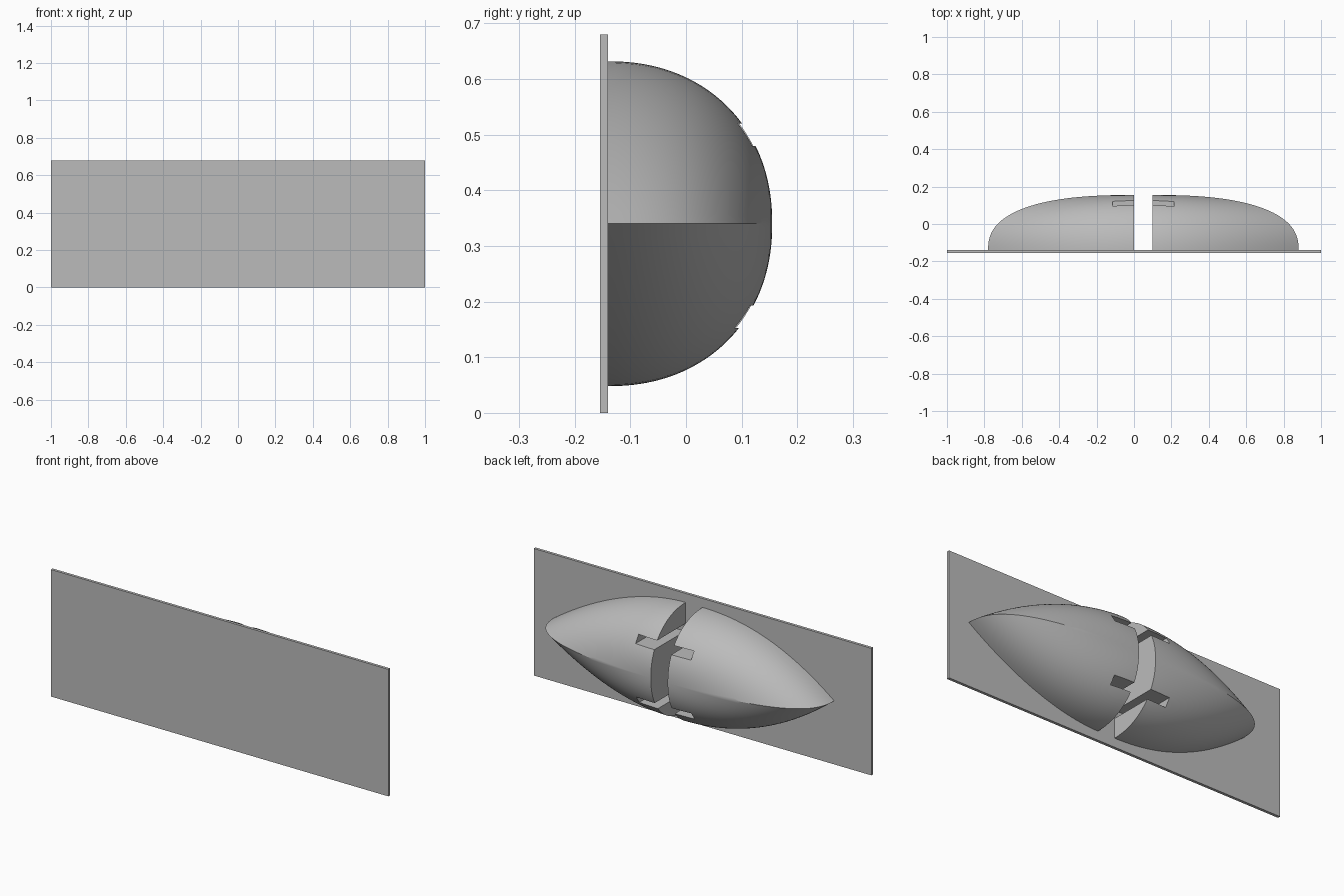
import bpy, bmesh, math

cube = bpy.data.objects.get("Cube")
if cube:
    bpy.data.objects.remove(cube, do_unlink=True)

grey = bpy.data.materials.new("plain_grey")
grey.use_nodes = True
colour = (0.5, 0.5, 0.5, 1)
grey.diffuse_color = colour
grey.node_tree.nodes["Principled BSDF"].inputs["Base Color"].default_value = colour

MID_Z, BACK = 0.34, -0.14          # centre height, rear surface of the plate
RADIUS, DEPTH, LENGTH = 0.292, 0.295, 0.78


def add_object(name, bm):
    bmesh.ops.recalc_face_normals(bm, faces=bm.faces)
    mesh = bpy.data.meshes.new(name)
    bm.to_mesh(mesh)
    bm.free()
    mesh.materials.append(grey)
    obj = bpy.data.objects.new(name, mesh)
    bpy.context.collection.objects.link(obj)
    return obj


def box(name, low, high):
    bm = bmesh.new()
    bmesh.ops.create_cube(bm, size=1)
    for v in bm.verts:
        v.co = [a if c < 0 else b for c, a, b in zip(v.co, low, high)]
    return add_object(name, bm)


def pod_half(name, start, side, bulge):
    """Pointed half shell: lens-shaped layers that shrink away from the plate."""
    levels, steps = 40, 24
    bm = bmesh.new()
    rows = []
    for j in range(levels + 1):
        t = math.sin(j / levels * math.pi / 2)
        half_z = RADIUS * max(0, 1 - t ** 2.15) ** (1 / 2.15)
        reach = LENGTH * max(0, 1 - t ** 2.5) ** 0.4
        row = []
        for i in range(-steps, steps + 1):
            u = 1 - abs(i) / steps
            z = math.copysign(half_z * (1 - u ** bulge), i)
            row.append(bm.verts.new((start + side * reach * u, BACK + DEPTH * t, MID_Z + z)))
        rows.append(row)
    for a, b in zip(rows, rows[1:]):
        for i in range(2 * steps):
            bm.faces.new((a[i], a[i + 1], b[i + 1], b[i]))
    # close the plate side and the gap side
    bm.faces.new(rows[0])
    bm.faces.new([r[0] for r in rows] + [r[-1] for r in reversed(rows)])
    bmesh.ops.remove_doubles(bm, verts=bm.verts, dist=1e-5)
    return add_object(name, bm)


# Flat mounting plate
box("plate", (-1, -0.155, 0), (1, BACK, 0.68))

# Two pointed halves separated by a gap
halves = [pod_half("right_pod_half", 0, -1, 2.1),
          pod_half("left_pod_half", 0.1, 1, 1.85)]

# Cross slots running through both halves, above and below the middle
slots = [box("slot_cutter", (-0.115, BACK + 0.005, z), (0.215, 0.3, z + 0.04))
         for z in (0.48, 0.153)]

for half in halves:
    bpy.ops.object.select_all(action="DESELECT")
    half.select_set(True)
    bpy.context.view_layer.objects.active = half
    for slot in slots:
        mod = half.modifiers.new("slot", "BOOLEAN")
        mod.operation, mod.solver, mod.object = "DIFFERENCE", "EXACT", slot
        bpy.ops.object.modifier_apply(modifier=mod.name)
    bpy.ops.object.shade_smooth_by_angle(angle=math.radians(25))

for slot in slots:
    bpy.data.objects.remove(slot, do_unlink=True)
